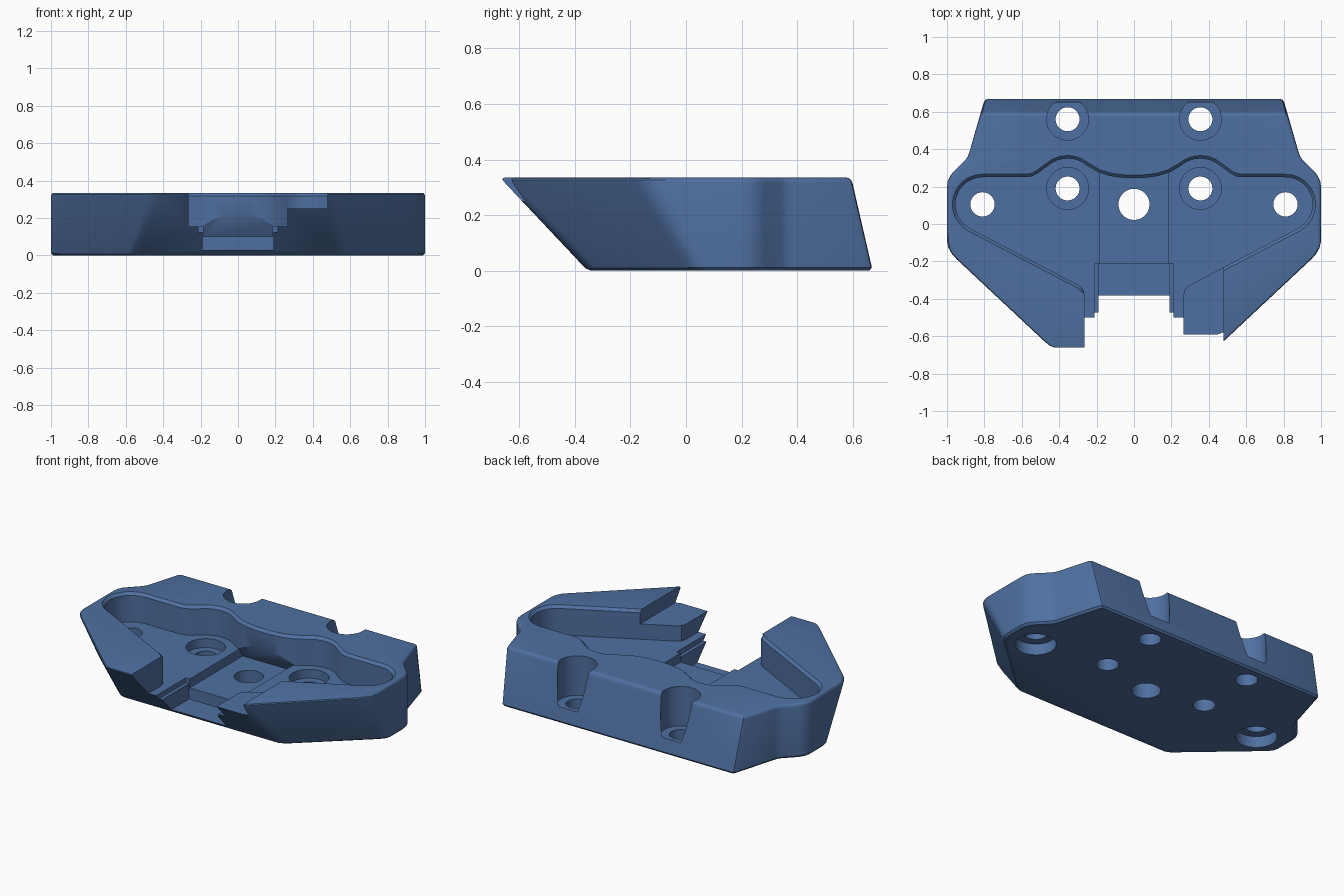
import bpy, bmesh, math
from mathutils import Vector

if "Cube" in bpy.data.objects:
    bpy.data.objects.remove(bpy.data.objects["Cube"])

blue = bpy.data.materials.new("steel blue")
blue.diffuse_color = (0.078, 0.162, 0.355, 1)
blue.use_nodes = True
blue.node_tree.nodes["Principled BSDF"].inputs["Base Color"].default_value = blue.diffuse_color


def loft(name, rings):
    """Closed solid through rings of equal point count."""
    bm = bmesh.new()
    vs = [[bm.verts.new(p) for p in r] for r in rings]
    n = len(vs[0])
    for a, b in zip(vs, vs[1:]):
        for i in range(n):
            j = (i + 1) % n
            bm.faces.new((a[i], a[j], b[j], b[i]))
    bm.faces.new(vs[0][::-1])
    bm.faces.new(vs[-1])
    bmesh.ops.recalc_face_normals(bm, faces=bm.faces)
    me = bpy.data.meshes.new(name)
    bm.to_mesh(me)
    bm.free()
    ob = bpy.data.objects.new(name, me)
    bpy.context.collection.objects.link(ob)
    me.materials.append(blue)
    return ob


def flat(pts, z):
    return [(x, y, z) for x, y in pts]


def mirror_loop(half):
    """Right half outline to a full closed loop; points on x = 0 are not doubled."""
    return half + [(-x, y) for x, y in reversed(half) if abs(x) > 1e-6]


def arc(cx, cy, r, a0, a1, n):
    return [(cx + r * math.cos(math.radians(a0 + (a1 - a0) * i / n)),
             cy + r * math.sin(math.radians(a0 + (a1 - a0) * i / n))) for i in range(n + 1)]


def offset(pts, d):
    """Push a counter-clockwise outline outward by d."""
    out = []
    for i, p in enumerate(pts):
        p = Vector(p)
        e1 = (p - Vector(pts[i - 1])).normalized()
        e2 = (Vector(pts[(i + 1) % len(pts)]) - p).normalized()
        n1, n2 = Vector((e1.y, -e1.x)), Vector((e2.y, -e2.x))
        q = p + (n1 + n2) * d / (1 + n1.dot(n2))
        out.append((q.x, q.y))
    return out


def cut(body, cutter):
    m = body.modifiers.new("cut", 'BOOLEAN')
    m.operation, m.solver, m.object = 'DIFFERENCE', 'EXACT', cutter
    bpy.context.view_layer.objects.active = body
    bpy.ops.object.modifier_apply(modifier=m.name)
    bpy.data.objects.remove(cutter)


def bore(body, x, y, r, z0, z1):
    ring = arc(x, y, r, 0, 360 * 47 / 48, 47)
    cut(body, loft("bore_cutter", [flat(ring, z0), flat(ring, z1)]))


def profile_x(name, yz, w):
    """YZ profile extruded from -w to w."""
    return loft(name, [[(s * w, y, z) for y, z in yz] for s in (-1, 1)])


# Main block: undercut front, leaning back, shouldered sides
H = 0.335
side = [(0.88, 0.385), (0.888, 0.363), (0.90, 0.345), (0.96, 0.285),
        (0.98, 0.262), (0.995, 0.232), (1, 0.20)]
top = [(0.42, -0.67), (0.45, -0.66), (0.48, -0.635), (0.95, -0.195), (0.975, -0.168),
       (0.993, -0.135), (1, -0.10)] + side[::-1] + [(0.823, 0.575), (0.812, 0.592), (0.795, 0.595)]
bottom = [(0.53, -0.355), (0.56, -0.345), (0.59, -0.32), (0.95, 0.0), (0.975, 0.025),
          (0.993, 0.05), (1, 0.08)] + side[::-1] + [(0.803, 0.652), (0.792, 0.669), (0.775, 0.672)]
body = loft("mount_block", [flat(mirror_loop(bottom), 0), flat(mirror_loop(top), H)])

# Softened top and bottom rims
bm = bmesh.new()
bm.from_mesh(body.data)
for z, w, seg in ((H, 0.018, 3), (0, 0.012, 1)):
    rim = [e for e in bm.edges if all(abs(v.co.z - z) < 1e-4 for v in e.verts)]
    bmesh.ops.bevel(bm, geom=rim, offset=w, segments=seg, profile=0.5, affect='EDGES')
bm.to_mesh(body.data)
bm.free()

# Winged pocket with a chamfered rim, open at the front
half = [(0.265, -1), (0.265, -0.375), (0.273, -0.347), (0.30, -0.325)]
half += arc(0.81, 0.105, 0.145, -63, 90, 14)
half += [(0.575, 0.25), (0.545, 0.255), (0.515, 0.27)]
half += arc(0.355, 0.19, 0.16, 50, 130, 8)
half += [(0.19, 0.276), (0.13, 0.257), (0.07, 0.248), (0, 0.245)]
pocket = mirror_loop(half)
wide = offset(pocket, 0.018)
# the front opening keeps its straight sides
wide = [p if q[1] < -0.36 else w for p, q, w in zip(pocket, pocket, wide)]
cut(body, loft("pocket_cutter", [flat(pocket, 0.155), flat(pocket, H - 0.016),
                                 flat(wide, H + 0.002), flat(wide, 0.5)]))

# Central channel with a slanted undercut at its rear
cut(body, profile_x("channel_cutter", [(-0.3, 0.10), (0.31, 0.10), (0.22, 0.257), (-0.3, 0.257)], 0.185))
# Lower, wider front step of the channel
cut(body, profile_x("front_step_cutter", [(-0.9, 0.03), (-0.21, 0.03), (-0.21, 0.25), (-0.9, 0.25)], 0.19))
cut(body, profile_x("front_lip_cutter", [(-0.9, 0.125), (-0.21, 0.125), (-0.21, 0.25), (-0.9, 0.25)], 0.212))

# Ledge lowered into the right leg
ledge = [(0.2, -0.9), (0.478, -0.9), (0.478, -0.2), (0.2, -0.2)]
cut(body, loft("ledge_cutter", [flat(ledge, 0.25), flat(ledge, 0.6)]))

# Screw holes and counterbores
bore(body, 0, 0.105, 0.083, -0.1, 0.3)
for s in (-1, 1):
    bore(body, s * 0.81, 0.105, 0.065, -0.1, 0.3)
    bore(body, s * 0.81, 0.105, 0.117, -0.1, 0.07)
    bore(body, s * 0.355, 0.19, 0.064, -0.1, 0.3)
    bore(body, s * 0.355, 0.19, 0.112, 0.10, 0.3)
    bore(body, s * 0.355, 0.56, 0.064, -0.1, 0.3)
    bore(body, s * 0.355, 0.56, 0.112, 0.09, 0.6)

bpy.ops.object.select_all(action='DESELECT')
body.select_set(True)
bpy.context.view_layer.objects.active = body
bpy.ops.object.shade_smooth_by_angle(angle=math.radians(30))
